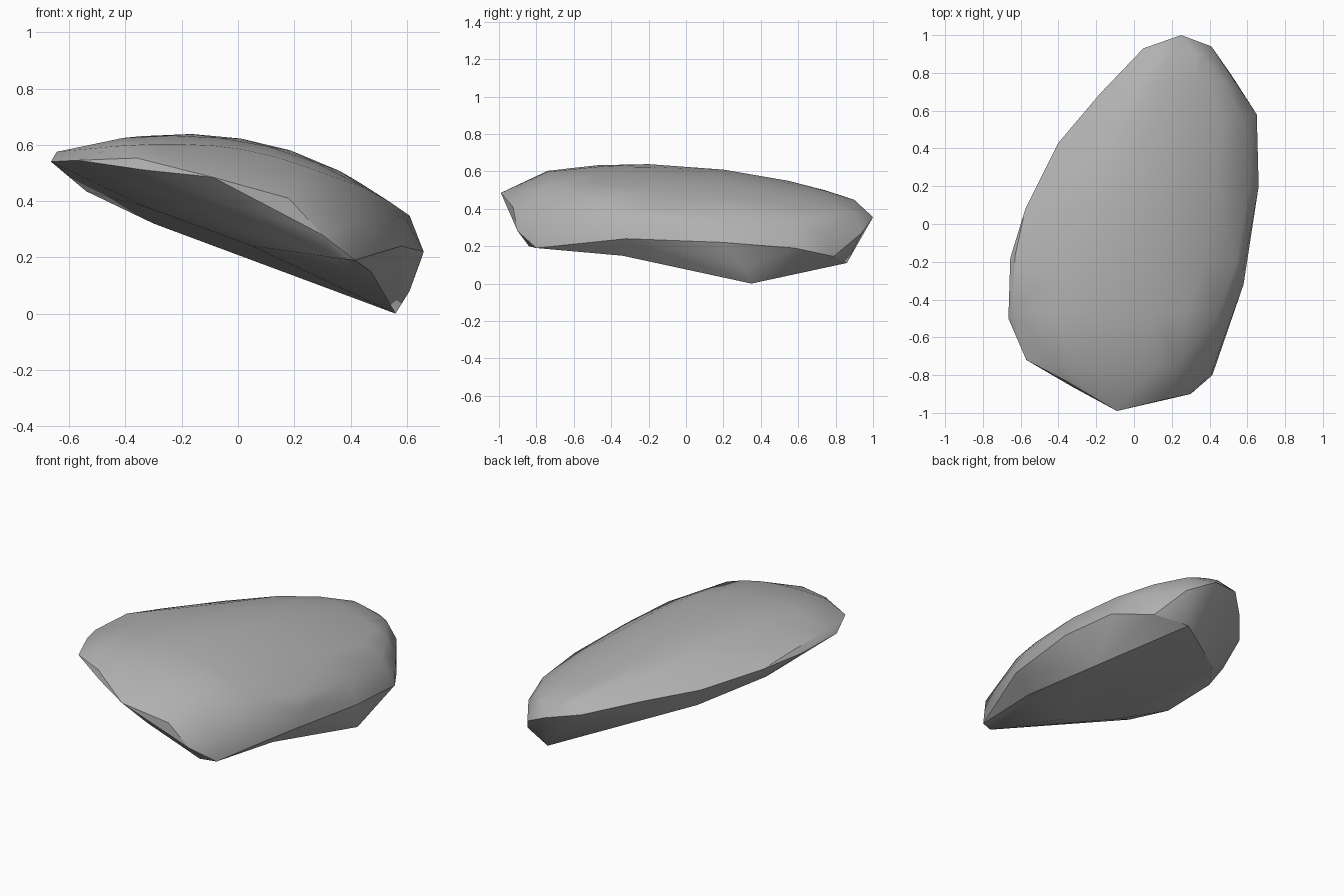
import bpy
import bmesh
import math

cube = bpy.data.objects.get("Cube")
if cube:
    bpy.data.objects.remove(cube, do_unlink=True)

# Lowest corner of the stone
KEEL = (0.56, 0.35, 0.0)

# Sharp rim running round the stone
RIM = [
    (0.25, 1.0, 0.355), (0.41, 0.94, 0.27), (0.55, 0.73, 0.28),
    (0.65, 0.58, 0.19), (0.66, 0.2, 0.22), (0.58, -0.32, 0.24),
    (0.45, -0.63, 0.215), (0.415, -0.8, 0.19), (0.3, -0.9, 0.28),
    (0.18, -0.925, 0.41), (-0.09, -0.99, 0.485), (-0.33, -0.86, 0.51),
    (-0.57, -0.72, 0.545), (-0.665, -0.5, 0.54), (-0.655, -0.18, 0.54),
    (-0.575, 0.08, 0.52), (-0.4, 0.43, 0.48), (-0.18, 0.69, 0.45),
    (0.05, 0.93, 0.4),
]

# Corners of the tilted underside
BASE = [
    KEEL, (0.61, 0.31, 0.08), (0.5, 0.45, 0.03), (0.33, 0.86, 0.11),
    (0.515, 0.79, 0.145), (0.03, -0.92, 0.37), (0.33, -0.84, 0.2),
    (0.05, -0.54, 0.24), (-0.33, -0.54, 0.38),
    (-0.3, 0.32, 0.32), (-0.54, 0.0, 0.435),
]

# Rounded shoulders between crown and rim
SHOULDER = [
    (0.41, -0.785, 0.33), (0.575, -0.25, 0.345), (0.6, -0.12, 0.33),
    (-0.36, -0.83, 0.553), (-0.645, -0.45, 0.575), (-0.63, -0.17, 0.57),
]

# Width of the domed top at stations along its length: y, left x, right x
STATIONS = [
    (-0.74, -0.42, 0.24), (-0.47, -0.58, 0.45), (-0.2, -0.52, 0.54),
    (0.2, -0.4, 0.61), (0.55, -0.12, 0.58), (0.75, 0.02, 0.48),
    (0.9, 0.15, 0.37),
]


def crown(x, y):
    """Height of the domed top, falling away to both sides and both ends."""
    along = y + 0.26
    drop = (0.125 if along > 0 else 0.16) * along ** 2
    centre = -0.25 + 0.1 * max(0, along)
    ridge = -0.25 + 0.4 * along
    shed = 0.5 * max(0, ridge - x) ** 2
    return 0.64 - 0.43 * abs(x - centre) ** 2.35 - drop - shed


points = RIM + BASE + SHOULDER
COLUMNS = 7
for y, x0, x1 in STATIONS:
    for i in range(COLUMNS):
        x = x0 + (x1 - x0) * i / (COLUMNS - 1)
        points.append((x, y, crown(x, y)))

# Wrap the points into one closed stone
bm = bmesh.new()
verts = {p: bm.verts.new(p) for p in points}
keel = verts[KEEL]
hull = bmesh.ops.convex_hull(bm, input=bm.verts)
loose = {g for g in hull["geom_interior"] + hull["geom_unused"]
         if isinstance(g, bmesh.types.BMVert)}
bmesh.ops.delete(bm, geom=list(loose), context="VERTS")

# Hollow the underside slightly between the keel and the front corner
for edge in list(keel.link_edges):
    front = edge.other_vert(keel)
    if front.co.y < -0.7 and front.co.x > 0.25:
        middle = bmesh.utils.edge_split(edge, front, 0.4)[1]
        middle.co.z += 0.035
bmesh.ops.triangulate(bm, faces=[f for f in bm.faces if len(f.verts) > 3])
bmesh.ops.recalc_face_normals(bm, faces=bm.faces)

mesh = bpy.data.meshes.new("stone_slab")
bm.to_mesh(mesh)
bm.free()
stone = bpy.data.objects.new("stone_slab", mesh)
bpy.context.collection.objects.link(stone)

# Plain grey stone
grey = bpy.data.materials.new("stone_grey")
grey.use_nodes = True
colour = (0.44, 0.44, 0.44, 1.0)
grey.diffuse_color = colour
grey.node_tree.nodes["Principled BSDF"].inputs["Base Color"].default_value = colour
mesh.materials.append(grey)

# Smooth crown with crisp rim
bpy.ops.object.select_all(action="DESELECT")
stone.select_set(True)
bpy.context.view_layer.objects.active = stone
bpy.ops.object.shade_smooth_by_angle(angle=math.radians(30))
